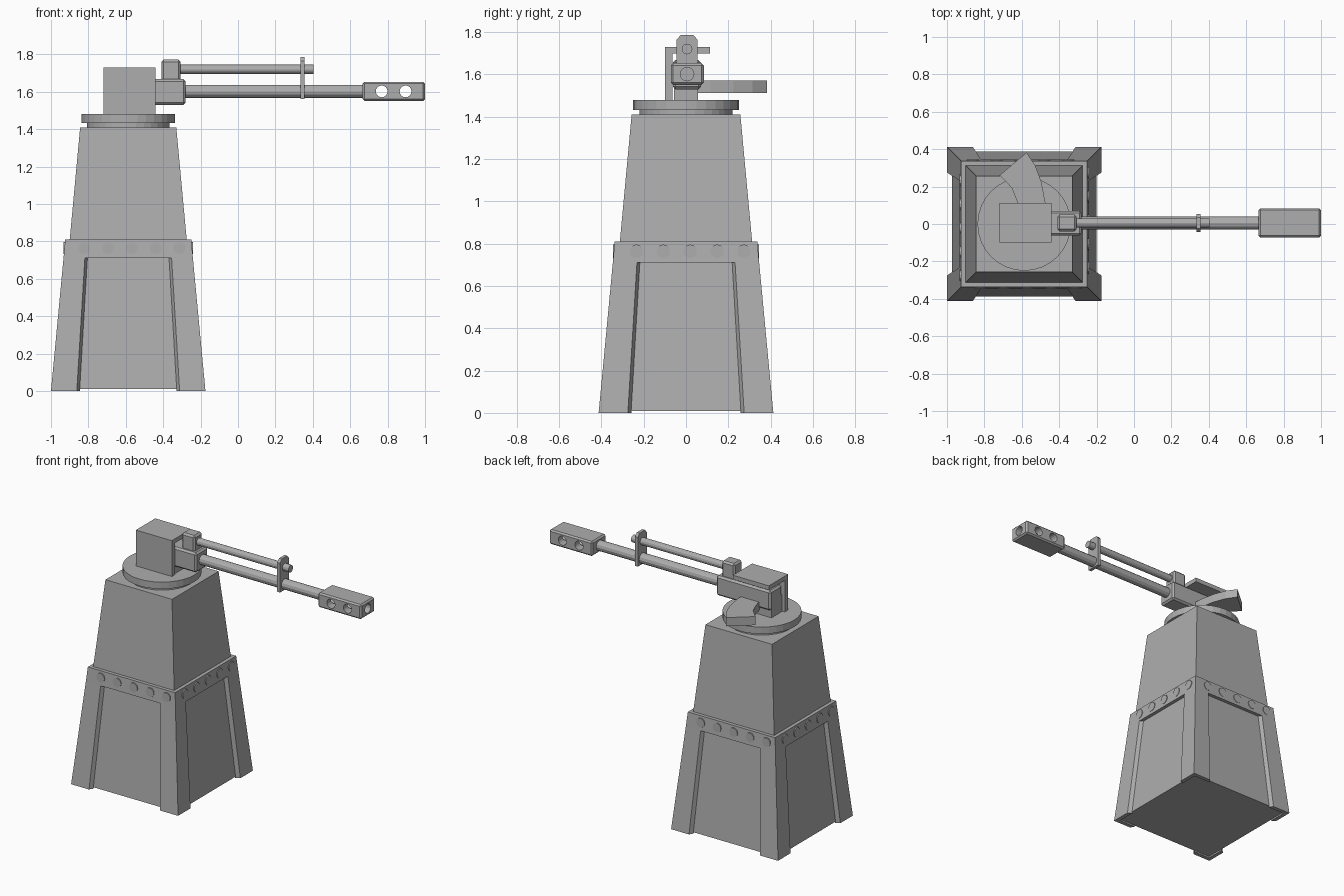
import bpy, bmesh, math
from mathutils import Matrix

if "Cube" in bpy.data.objects:
    bpy.data.objects.remove(bpy.data.objects["Cube"])

CX = -0.587   # tower axis
GY = 0.005    # gun axis

mat = bpy.data.materials.new("plain grey")
mat.diffuse_color = (0.42, 0.42, 0.42, 1)
mat.use_nodes = True
mat.node_tree.nodes["Principled BSDF"].inputs["Base Color"].default_value = mat.diffuse_color


def finish(name, bm):
    bmesh.ops.recalc_face_normals(bm, faces=bm.faces)
    me = bpy.data.meshes.new(name)
    bm.to_mesh(me)
    bm.free()
    me.materials.append(mat)
    ob = bpy.data.objects.new(name, me)
    bpy.context.collection.objects.link(ob)
    return ob


def loft(name, sections, turn=0):
    """Skin horizontal outlines [(z, points)], placed around the tower axis."""
    bm = bmesh.new()
    rings = [[bm.verts.new((x, y, z)) for x, y in pts] for z, pts in sections]
    n = len(rings[0])
    for a, b in zip(rings, rings[1:]):
        for i in range(n):
            j = (i + 1) % n
            bm.faces.new((a[i], a[j], b[j], b[i]))
    bm.faces.new(rings[0])
    bm.faces.new(rings[-1])
    bm.transform(Matrix.Translation((CX, 0, 0)) @ Matrix.Rotation(turn, 4, 'Z'))
    return finish(name, bm)


def square(h):
    return [(-h, -h), (h, -h), (h, h), (-h, h)]


def box(name, x, y, z, bevel=0.0):
    bm = bmesh.new()
    bmesh.ops.create_cube(bm, size=1)
    for v in bm.verts:
        v.co = [r[0] if c < 0 else r[1] for c, r in zip(v.co, (x, y, z))]
    if bevel:
        bmesh.ops.bevel(bm, geom=bm.edges[:], offset=bevel, segments=1, affect='EDGES')
    return finish(name, bm)


def cylinder(name, start, axis, length, r, sides):
    bm = bmesh.new()
    bmesh.ops.create_cone(bm, cap_ends=True, segments=sides, radius1=r, radius2=r, depth=length)
    rot = {'X': Matrix.Rotation(math.pi / 2, 4, 'Y'),
           'Y': Matrix.Rotation(-math.pi / 2, 4, 'X'), 'Z': Matrix()}[axis]
    bm.transform(Matrix.Translation(start) @ rot @ Matrix.Translation((0, 0, length / 2)))
    return finish(name, bm)


# Tower core, collar band
loft("tower_core", [(0.01, square(0.387)), (1.41, square(0.257))])
loft("collar_band", [(0.71, square(0.346)), (0.81, square(0.337))])


# Four L-shaped corner legs with slanted inner edges
def leg_outline(o, i, go, gi):
    return [(o, o), (go, o), (gi, i), (i, i), (i, gi), (o, go)]


for k in range(4):
    turn = k * math.pi / 2
    loft(f"corner_leg_{k+1}", [(0, leg_outline(0.413, 0.385, 0.275, 0.258)),
                               (0.71, leg_outline(0.346, 0.320, 0.232, 0.217))], turn)
    # Row of five studs on each side of the collar
    bm = bmesh.new()
    for s in range(5):
        u = 0.02 + (s - 2) * 0.127
        m = Matrix.Translation((u, -0.331, 0.764)) @ Matrix.Rotation(math.pi / 2, 4, 'X')
        bmesh.ops.create_cone(bm, cap_ends=True, segments=12, radius1=0.032,
                              radius2=0.032, depth=0.03, matrix=m)
    bm.transform(Matrix.Translation((CX, 0, 0)) @ Matrix.Rotation(turn, 4, 'Z'))
    finish(f"collar_studs_{k+1}", bm)

# Turntable
cylinder("turntable_neck", (CX, 0, 1.40), 'Z', 0.035, 0.22, 32)
cylinder("turntable_disc", (CX, 0, 1.432), 'Z', 0.048, 0.25, 32)

# Gun housing: side plate and roof plate, open at the rear and one side
box("shield_side", (-0.719, -0.441), (-0.1, -0.063), (1.478, 1.73))
box("shield_roof", (-0.719, -0.441), (-0.1, 0.113), (1.70, 1.73))
box("gun_pedestal", (-0.70, -0.45), (-0.057, 0.057), (1.478, 1.60))
box("receiver", (-0.70, -0.28), (-0.062, 0.07), (1.53, 1.668), 0.012)
box("upper_block", (-0.409, -0.307), (GY - 0.045, GY + 0.045), (1.65, 1.772), 0.012)

# Curved feed chute
inner = [(-0.02, 0.05), (-0.036, 0.115), (-0.068, 0.195), (-0.132, 0.26)]
outer = [(0.012, 0.382), (0.058, 0.315), (0.092, 0.225), (0.113, 0.115), (0.116, 0.05)]
loft("feed_chute", [(1.512, inner + outer), (1.572, inner + outer)])

# Barrels and the bracket joining them
cylinder("main_barrel", (-0.30, GY, 1.602), 'X', 0.98, 0.035, 12)
cylinder("upper_tube", (-0.32, GY, 1.72), 'X', 0.724, 0.025, 12)
bm = bmesh.new()
outline = [(-0.049, 1.56), (0.049, 1.56), (0.049, 1.765), (0.03, 1.786), (-0.03, 1.786), (-0.049, 1.765)]
face = bm.faces.new([bm.verts.new((0.334, GY + y, z)) for y, z in outline])
ext = bmesh.ops.extrude_face_region(bm, geom=[face])
for v in ext["geom"]:
    if isinstance(v, bmesh.types.BMVert):
        v.co.x += 0.022
if not face.is_valid or len([f for f in bm.faces if len(f.verts) == 6]) < 2:
    bmesh.ops.holes_fill(bm, edges=bm.edges[:])
finish("barrel_bracket", bm)

# Muzzle brake with a bore and two cross holes
muzzle = box("muzzle_brake", (0.666, 1.0), (GY - 0.077, GY + 0.079), (1.551, 1.653), 0.01)
cutters = [cylinder("bore_cutter", (0.70, GY, 1.602), 'X', 0.4, 0.032, 16)]
for n, x in enumerate((0.768, 0.896)):
    cutters.append(cylinder(f"cross_hole_cutter_{n+1}", (x, -0.3, 1.602), 'Y', 0.6, 0.0315, 16))
for c in cutters:
    c.hide_render = True
    c.hide_set(True)
    mod = muzzle.modifiers.new(c.name, 'BOOLEAN')
    mod.operation = 'DIFFERENCE'
    mod.solver = 'EXACT'
    mod.object = c
